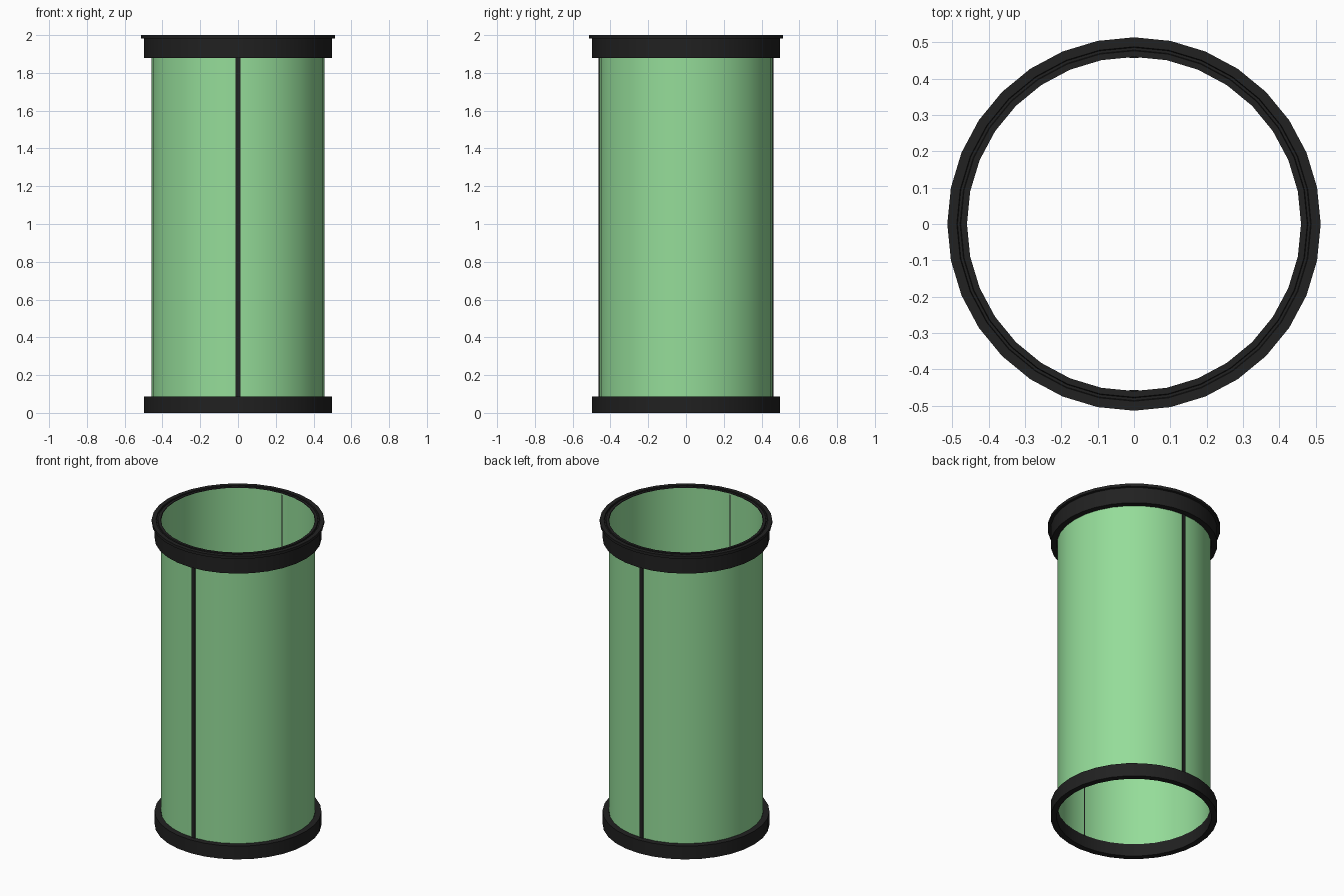
import bpy, math

if "Cube" in bpy.data.objects:
    bpy.data.objects.remove(bpy.data.objects["Cube"])

SEG = 32
R = 0.458  # shell radius


def material(name, color):
    m = bpy.data.materials.new(name)
    m.diffuse_color = color
    m.use_nodes = True
    m.node_tree.nodes["Principled BSDF"].inputs["Base Color"].default_value = m.diffuse_color
    return m


BLACK = material("black_rubber", (0.015, 0.015, 0.015, 1))
GREEN = material("green_shell", (0.3, 0.72, 0.32, 1))


def lathe(name, profile, mat, closed=True):
    """Revolve an (r, z) profile around the z axis."""
    n = len(profile)
    verts = [(r * math.cos(2 * math.pi * i / SEG), r * math.sin(2 * math.pi * i / SEG), z)
             for i in range(SEG) for r, z in profile]
    faces = []
    for i in range(SEG):
        a, b = i * n, (i + 1) % SEG * n
        for j in range(n if closed else n - 1):
            k = (j + 1) % n
            faces.append((a + j, b + j, b + k, a + k))
    mesh = bpy.data.meshes.new(name)
    mesh.from_pydata(verts, [], faces)
    obj = bpy.data.objects.new(name, mesh)
    bpy.context.collection.objects.link(obj)
    mesh.materials.append(mat)
    bpy.ops.object.select_all(action='DESELECT')
    obj.select_set(True)
    bpy.context.view_layer.objects.active = obj
    bpy.ops.object.shade_smooth_by_angle(angle=math.radians(30))
    return obj


# Green tube wall, open at both ends
lathe("tube_wall", [(R, 0.08), (R, 1.997)], GREEN, closed=False)

# Bottom ring
lathe("bottom_ring", [(0.46, 0), (0.497, 0), (0.497, 0.087), (0.46, 0.087)], BLACK)

# Top ring with an overhanging lip and a shallow groove in its rim
lathe("top_ring", [(0.46, 1.878), (0.497, 1.878), (0.497, 1.982), (0.514, 1.982),
                   (0.514, 2.0), (0.488, 2.0), (0.486, 1.992), (0.479, 1.992),
                   (0.477, 2.0), (0.46, 2.0)], BLACK)

# Seam strips at front and back, just breaking through the wall
for name, side in (("front_seam", -1), ("back_seam", 1)):
    bpy.ops.mesh.primitive_cube_add(size=1, location=(0, side * 0.4608, 1.035))
    strip = bpy.context.object
    strip.name = name
    strip.scale = (0.024, 0.0064, 1.91)
    strip.data.materials.append(BLACK)
